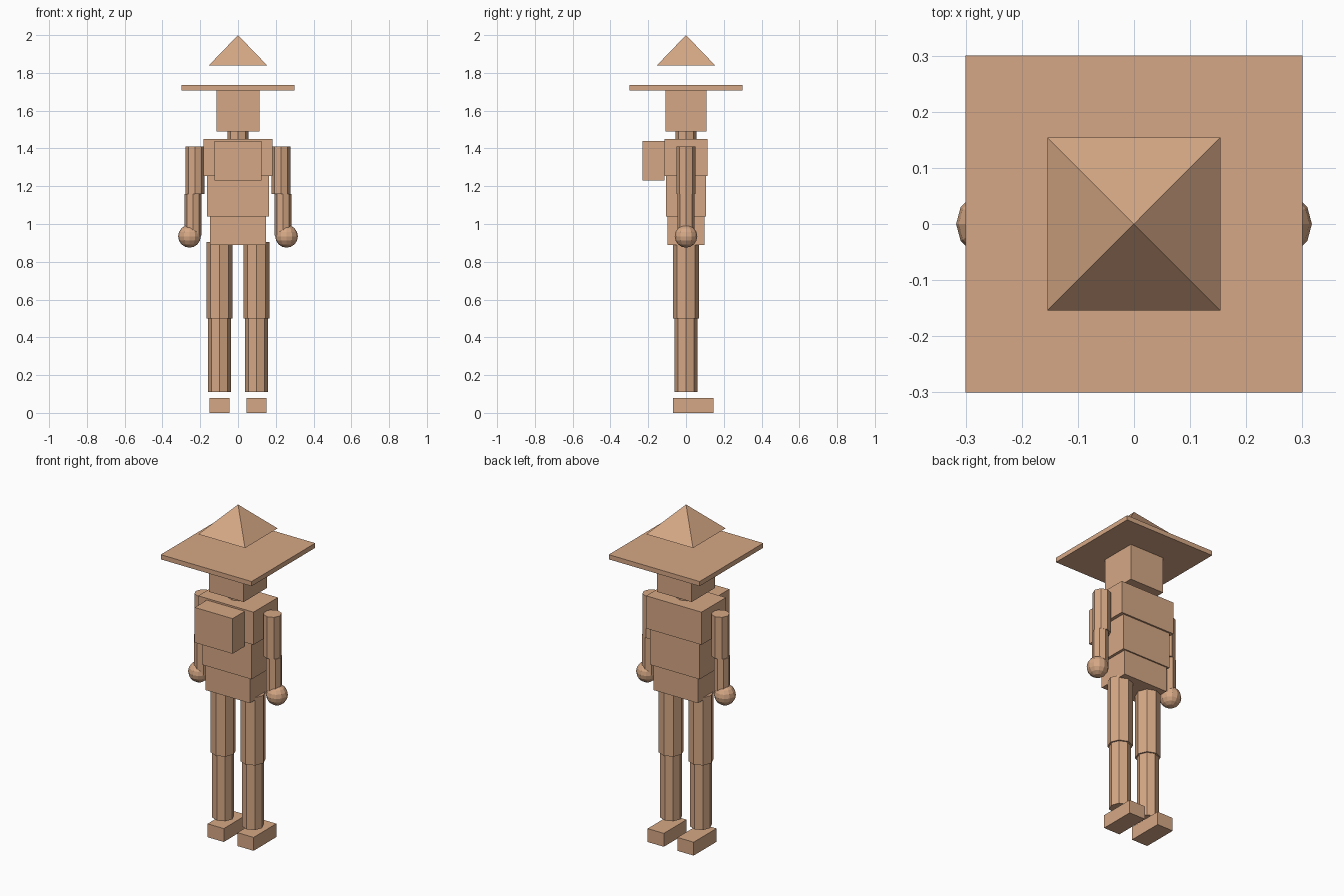
import bpy
import math

if "Cube" in bpy.data.objects:
    bpy.data.objects.remove(bpy.data.objects["Cube"], do_unlink=True)

tan = bpy.data.materials.new("warm_tan")
tan.use_nodes = True
COLOUR = (0.67, 0.39, 0.235, 1)
tan.diffuse_color = COLOUR
tan.node_tree.nodes["Principled BSDF"].inputs["Base Color"].default_value = COLOUR


def finish(name):
    obj = bpy.context.object
    obj.name = name
    obj.data.materials.append(tan)
    return obj


def box(name, x, y, z):
    """Box from (low, high) ranges on each axis."""
    mid = [(a + b) / 2 for a, b in (x, y, z)]
    bpy.ops.mesh.primitive_cube_add(size=1, location=mid)
    obj = finish(name)
    obj.scale = [b - a for a, b in (x, y, z)]
    return obj


def block(name, half_x, half_y, z):
    return box(name, (-half_x, half_x), (-half_y, half_y), z)


def limb(name, x, radius, low, high):
    """Eight-sided upright cylinder."""
    bpy.ops.mesh.primitive_cylinder_add(vertices=8, radius=radius, depth=high - low,
                                        location=(x, 0, (low + high) / 2))
    return finish(name)


# Torso, chest pack, neck and head
block("pelvis", 0.147, 0.097, (0.89, 1.04))
block("waist", 0.163, 0.105, (1.04, 1.255))
block("chest", 0.183, 0.115, (1.255, 1.45))
box("chest_pack", (-0.125, 0.125), (-0.23, -0.115), (1.23, 1.44))
limb("neck", 0, 0.055, 1.45, 1.49)
block("head", 0.114, 0.109, (1.49, 1.71))

# Hat: square brim and floating pyramid crown
block("hat_brim", 0.3, 0.3, (1.707, 1.735))
bpy.ops.mesh.primitive_cone_add(vertices=4, radius1=0.154 * math.sqrt(2), depth=0.16,
                                location=(0, 0, 1.92), rotation=(0, 0, math.pi / 4))
finish("hat_crown")

# Arms and legs on both sides
for side, s in (("left", 1), ("right", -1)):
    limb(side + "_upper_arm", s * 0.228, 0.05, 1.16, 1.41)
    limb(side + "_forearm", s * 0.238, 0.045, 0.94, 1.16)
    bpy.ops.mesh.primitive_uv_sphere_add(segments=12, ring_count=8, radius=0.06,
                                         location=(s * 0.257, 0, 0.935))
    finish(side + "_hand")
    limb(side + "_thigh", s * 0.098, 0.069, 0.5, 0.905)
    limb(side + "_shin", s * 0.098, 0.06, 0.11, 0.5)
    inner, outer = s * 0.045, s * 0.152
    box(side + "_foot", (min(inner, outer), max(inner, outer)), (-0.07, 0.145), (0, 0.08))
